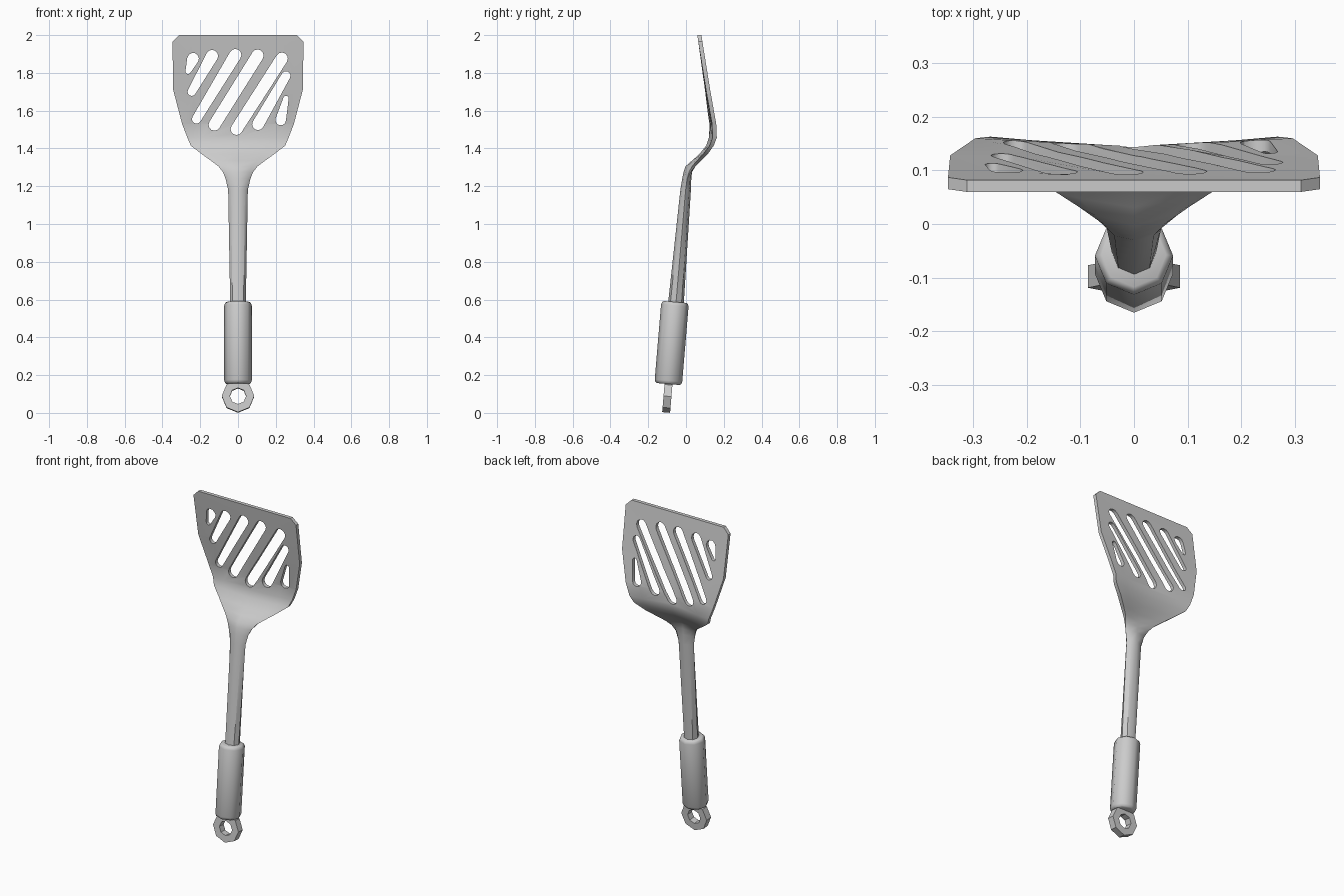
import bpy, bmesh
from math import sin, cos, pi, atan2, hypot, radians

if "Cube" in bpy.data.objects:
    bpy.data.objects.remove(bpy.data.objects["Cube"])

TILT = -0.084


def new_object(name, bm, loc=(0, 0, 0), rot=0.0):
    bmesh.ops.remove_doubles(bm, verts=bm.verts, dist=1e-5)
    bmesh.ops.recalc_face_normals(bm, faces=bm.faces)
    me = bpy.data.meshes.new(name)
    bm.to_mesh(me)
    bm.free()
    ob = bpy.data.objects.new(name, me)
    bpy.context.collection.objects.link(ob)
    ob.location = loc
    ob.rotation_euler.x = rot
    return ob


def loft(bm, rings, cap=True, cyclic=False):
    loops = [[bm.verts.new(p) for p in r] for r in rings]
    pairs = list(zip(loops, loops[1:]))
    if cyclic:
        pairs.append((loops[-1], loops[0]))
    for a, b in pairs:
        for i in range(len(a)):
            j = (i + 1) % len(a)
            bm.faces.new((a[i], a[j], b[j], b[i]))
    if cap:
        bm.faces.new(loops[0][::-1])
        bm.faces.new(loops[-1])


def smooth(ob, angle):
    bpy.ops.object.select_all(action='DESELECT')
    ob.select_set(True)
    bpy.context.view_layer.objects.active = ob
    bpy.ops.object.shade_smooth_by_angle(angle=radians(angle))


# Blade and stem: one loft from octagonal rod to thin, slightly dished blade
# z, half width, centre y, edge y offset, half thickness, flatness (0 rod, 1 blade)
ROWS = [
    (0.56, .041, -.055, 0, .042, 0),
    (1.18, .052, -.002, 0, .028, 0),
    (1.24, .066, .004, .002, .024, 0),
    (1.275, .080, .008, .012, .021, .2),
    (1.305, .103, .015, .026, .018, .5),
    (1.335, .143, .045, .024, .014, .8),
    (1.37, .192, .083, .020, .012, 1),
    (1.415, .250, .118, .018, .011, 1),
    (1.457, .268, .132, .020, .011, 1),
    (1.53, .296, .134, .015, .011, 1),
    (1.71, .343, .111, .006, .011, 1),
    (1.965, .347, .076, 0, .011, 1),
    (2.0, .312, .071, 0, .011, 1),
]


def section(z, w, yc, edge, t, flat):
    k = .707 + .293 * flat
    half = [(-1, -flat), (-.707, -k), (0, -1), (.707, -k), (1, -flat)]
    pts = half + [(u, -v) for u, v in reversed(half)]
    return [(u * w, yc + edge * abs(u) ** 1.2 + v * t, z) for u, v in pts]


bm = bmesh.new()
loft(bm, [section(*r) for r in ROWS])
blade = new_object("blade_and_stem", bm)

# Diagonal slots: x, z, radius of each rounded end
SLOTS = [
    (-.238, 1.875, .031, -.264, 1.808, .014),
    (-.137, 1.890, .032, -.245, 1.700, .022),
    (-.014, 1.895, .032, -.220, 1.555, .024),
    (.104, 1.892, .032, -.125, 1.525, .031),
    (.232, 1.876, .032, -.008, 1.502, .031),
    (.254, 1.785, .024, .106, 1.528, .031),
    (.254, 1.665, .014, .226, 1.550, .028),
]
bm = bmesh.new()
for x0, z0, r0, x1, z1, r1 in SLOTS:
    a = atan2(z1 - z0, x1 - x0)
    d = pi / 2 + atan2(r1 - r0, hypot(x1 - x0, z1 - z0))
    outline = []
    for cx, cz, r, mid, span in ((x0, z0, r0, a + pi, pi - d), (x1, z1, r1, a, d)):
        for i in range(7):
            t = mid - span + 2 * span * i / 6
            outline.append((cx + r * cos(t), cz + r * sin(t)))
    loft(bm, [[(x, y, z) for x, z in outline] for y in (-.1, .4)])
cutter = new_object("slot_cutter", bm)
mod = blade.modifiers.new("slots", 'BOOLEAN')
mod.operation = 'DIFFERENCE'
mod.solver = 'EXACT'
mod.object = cutter
bpy.ops.object.select_all(action='DESELECT')
blade.select_set(True)
bpy.context.view_layer.objects.active = blade
bpy.ops.object.modifier_apply(modifier=mod.name)
bpy.data.objects.remove(cutter)
smooth(blade, 40)


def octagon(r):
    return [(r * cos(i * pi / 4), r * sin(i * pi / 4)) for i in range(8)]


# Grip: octagonal sleeve with rounded ends
L = .218
bm = bmesh.new()
loft(bm, [[(x, y, z) for x, y in octagon(r)] for z, r in
          ((-L, .060), (-L + .005, .068), (-L + .018, .073),
           (L - .018, .073), (L - .005, .068), (L, .060))])
smooth(new_object("grip", bm, (0, -.076, .37), TILT), 50)

# Hanging loop: octagonal ring
bm = bmesh.new()
loft(bm, [[(x, y, z) for x, z in octagon(r)] for r, y in
          ((.086, -.021), (.086, .021), (.043, .021), (.043, -.021))],
     cap=False, cyclic=True)
smooth(new_object("hanging_loop", bm, (0, -.098, .088), TILT), 30)
